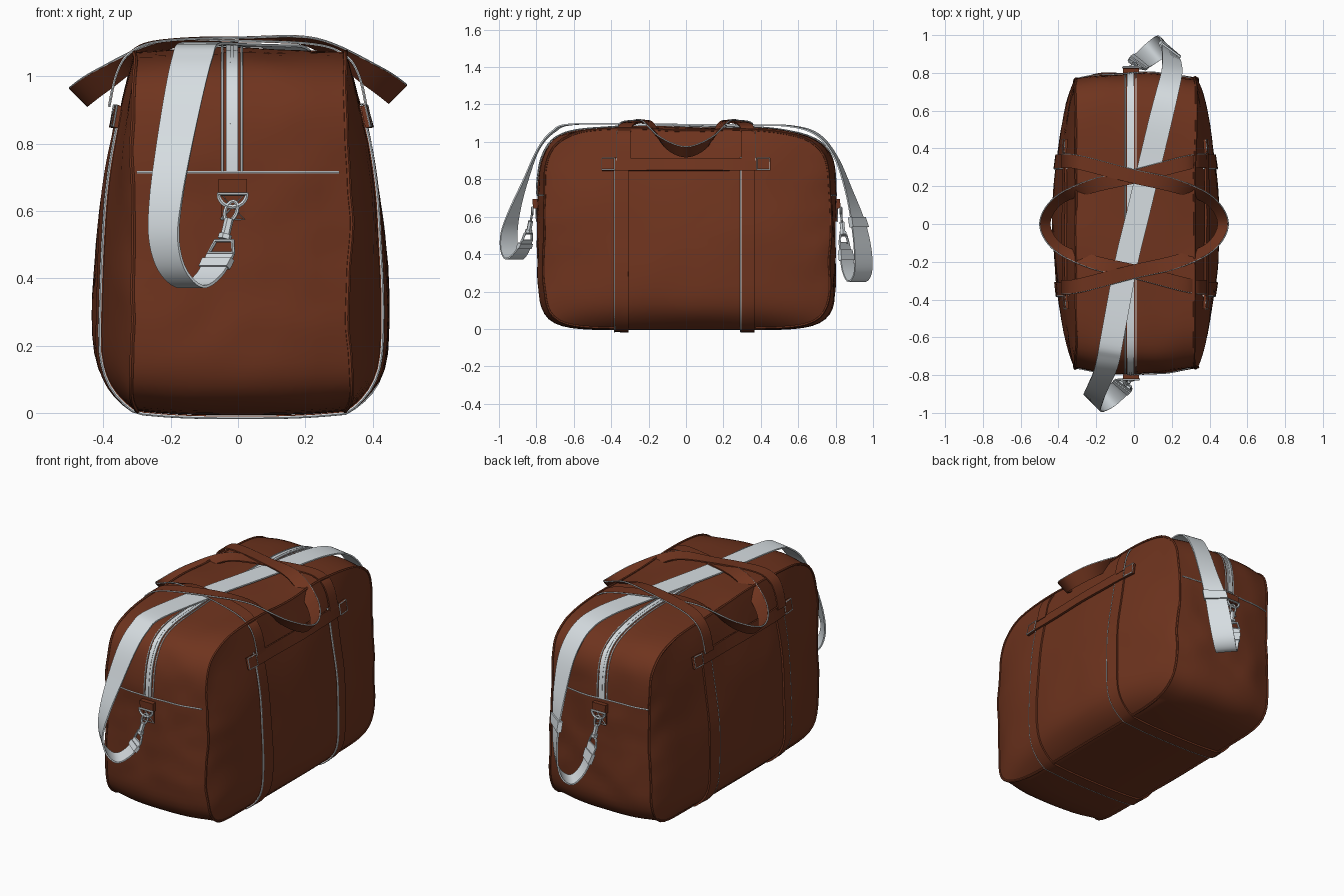
import bpy
import math
from mathutils import Vector, noise
from mathutils.bvhtree import BVHTree

cube = bpy.data.objects.get("Cube")
if cube:
    bpy.data.objects.remove(cube, do_unlink=True)


def material(name, rgb, rough):
    m = bpy.data.materials.new(name)
    m.use_nodes = True
    m.diffuse_color = (*rgb, 1)
    node = m.node_tree.nodes["Principled BSDF"]
    node.inputs["Base Color"].default_value = (*rgb, 1)
    node.inputs["Roughness"].default_value = rough
    return m


leather = material("brown leather", (0.158, 0.034, 0.013), 0.6)
webbing = material("pale grey webbing", (0.67, 0.72, 0.75), 0.7)
made = []


def smooth(keys, steps):
    """Catmull-Rom through tuples of any length."""
    out = []
    for i in range(len(keys) - 1):
        a, b, c, d = (keys[min(max(k, 0), len(keys) - 1)] for k in range(i - 1, i + 3))
        for s in range(steps):
            t = s / steps
            out.append(tuple(
                q + 0.5 * t * (r - p + t * (2 * p - 5 * q + 4 * r - e + t * (3 * (q - r) + e - p)))
                for p, q, r, e in zip(a, b, c, d)))
    return out + [keys[-1]]


def loft(name, rings, mat):
    n = len(rings[0])
    faces = [tuple(range(n)), tuple(range((len(rings) - 1) * n, len(rings) * n))[::-1]]
    for i in range(len(rings) - 1):
        for j in range(n):
            k = (j + 1) % n
            faces.append((i * n + k, i * n + j, (i + 1) * n + j, (i + 1) * n + k))
    mesh = bpy.data.meshes.new(name)
    mesh.from_pydata([tuple(v) for r in rings for v in r], [], faces)
    mesh.materials.append(mat)
    obj = bpy.data.objects.new(name, mesh)
    bpy.context.collection.objects.link(obj)
    made.append(obj)
    return obj


def ribbon(name, path, mat, thick=0.008, widen=1.0):
    """Flat strip; path holds (centre, half width vector) pairs."""
    rings = []
    for i, (c, w) in enumerate(path):
        tangent = path[min(i + 1, len(path) - 1)][0] - path[max(i - 1, 0)][0]
        up = w.cross(tangent).normalized() * thick / 2
        w = w * widen
        rings.append([c - w - up, c + w - up, c + w + up, c - w + up])
    loft(name, rings, mat)


def tube(name, pts, radius, mat, closed=False):
    curve = bpy.data.curves.new(name, "CURVE")
    curve.dimensions = "3D"
    curve.bevel_depth = radius
    curve.bevel_resolution = 1
    curve.use_fill_caps = True
    spline = curve.splines.new("POLY")
    spline.points.add(len(pts) - 1)
    for p, co in zip(spline.points, pts):
        p.co = (*co, 1)
    spline.use_cyclic_u = closed
    curve.materials.append(mat)
    obj = bpy.data.objects.new(name, curve)
    bpy.context.collection.objects.link(obj)
    made.append(obj)


def pairs(keys, steps):
    return [(Vector(k[:3]), Vector(k[3:])) for k in smooth(keys, steps)]


def body_ring(x, inset):
    """Rounded side outline at x, shrunk by inset and puffed out on the side panels."""
    ring = []
    for j in range(140):
        a = math.tau * j / 140
        c, s = math.cos(a), math.sin(a)
        n = 5.5 if s > 0 else 7.5
        r = inset * (abs(c) ** n + abs(s) ** n) ** (-1 / n)
        crown = 1 - abs(x / 0.3) ** 3
        y = 0.765 * r * c * (1 + 0.04 * crown) + 0.005
        z = 0.535 + r * s * (0.53 + 0.012 * crown) - 0.015 * y * max(s, 0)
        rise = 1 - ((z - 0.3) / 0.81) ** 2 if z > 0.3 else 1 - ((0.3 - z) / 0.3) ** 4
        puff = 0.14 * max(0, 1 - (y / 0.79) ** 2) ** 0.7 * max(0, rise)
        p = Vector((x + math.copysign(puff, x) * (abs(x) > 0.299) + 0.01, y, z))
        # soft creases, fading out toward the base
        fade = min(1, max(0, z * 4))
        p += noise.noise_vector(Vector((p.x * 4, y * 3.2, z * 3))) * 0.013 * fade
        p += noise.noise_vector(p * 8) * 0.009 * fade * min(1, max(0, abs(y) * 3 - 1.5))
        ring.append(p)
    return ring


# Bag body: puffed side panels joined by a wide gusset
insets = [0.06, 0.2, 0.34, 0.46, 0.57, 0.67, 0.76, 0.83, 0.885, 0.93, 0.96, 0.985]
rings = [body_ring(-0.3, f) for f in insets]
rings += [body_ring(-0.3 + 0.0375 * i, 1) for i in range(17)]
rings += [body_ring(0.3, f) for f in insets[::-1]]
body = loft("bag_body", rings, leather)
tree = BVHTree.FromPolygons([v.co for v in body.data.vertices],
                            [tuple(f.vertices) for f in body.data.polygons])

# Piping around both side panels
tube("right_piping", rings[len(insets)], 0.007, leather, True)
tube("left_piping", rings[-len(insets) - 1], 0.007, leather, True)


def hit(origin, target, off):
    o, t = Vector(origin), Vector(target)
    loc = tree.ray_cast(o, (t - o).normalized())[0]
    return t if loc is None else loc - (t - o).normalized() * off


def around(y, degrees, off):
    a = math.radians(degrees)
    return hit((2 * math.cos(a), y, 0.55 + 2 * math.sin(a)), (0, y, 0.55), off)


def along(x, degrees, off):
    a = math.radians(degrees)
    return hit((x, 2 * math.cos(a), 0.6 + 2 * math.sin(a)), (x, 0, 0.6), off)


def strip(a, b):
    return [((p + q) / 2, (q - p) / 2) for p, q in zip(a, b)]


# Straps running down the sides and under the base
for label, y in (("front", -0.345), ("back", 0.33)):
    near, far = ([around(y + k * 0.037, d, 0.006) for d in range(45, -226, -3)] for k in (-1, 1))
    ribbon(label + "_girth_strap", strip(near, far), leather, 0.01)
    tube(label + "_girth_stitching", [around(y - 0.036, d, 0.008) for d in range(45, -226, -3)],
         0.0045, webbing)

# Horizontal reinforcing bands with stitched end patches
for label, s in (("left", 1), ("right", -1)):
    def row(z, y0, y1, off):
        ys = [y0 + (y1 - y0) * i / 24 for i in range(25)]
        return [hit((2 * s, y, z), (0, y, z), off) for y in ys]
    ribbon(label + "_side_band", strip(row(0.847, -0.45, 0.45, 0.014), row(0.912, -0.45, 0.45, 0.014)),
           leather, 0.012)
    for y in (-0.45, 0.38):
        ribbon(label + "_band_patch", strip(row(0.85, y, y + 0.07, 0.02), row(0.915, y, y + 0.07, 0.02)),
               leather, 0.008)
        tube(label + "_patch_stitching", row(0.852, y, y + 0.068, 0.023)
             + row(0.913, y, y + 0.068, 0.023)[::-1], 0.003, webbing, True)

# Carry handles, each flopping over to the opposite side
half_handle = [
    (0.383, 0.333, 0.90, 0, 0.036, 0), (0.36, 0.333, 1.0, 0, 0.036, 0),
    (0.318, 0.33, 1.062, 0, 0.036, 0), (0.23, 0.31, 1.095, -0.006, 0.036, 0),
    (0, 0.25, 1.105, -0.01, 0.034, 0), (-0.22, 0.2, 1.092, -0.013, 0.032, 0.01),
    (-0.4, 0.125, 0.99, -0.022, 0.014, 0.027), (-0.472, 0, 0.938, -0.027, 0, 0.027)]
handle = half_handle + [(x, -y, z, u, -v, w) for x, y, z, u, v, w in half_handle[-2::-1]]
for label, s, lift in (("left", 1, 0), ("right", -1, 0.009)):
    path = pairs([(x * s, y, z + lift, u * s, v, w) for x, y, z, u, v, w in handle], 8)
    ribbon(label + "_handle", path, leather, 0.008)
    tube(label + "_handle_stitching", [c + w for c, w in path], 0.0035, webbing)

# Zip over the top, ending part way down both end panels
zip_angles = [8.5 + 163 * i / 110 for i in range(111)]


def zip_line(dx, off):
    return [along(-0.018 + dx, d, off) for d in zip_angles]


ribbon("zip_tape", strip(zip_line(-0.018, 0.003), zip_line(0.018, 0.003)), webbing, 0.008)
ribbon("zip_teeth", strip(zip_line(-0.005, 0.006), zip_line(0.005, 0.006)), webbing, 0.006)
for label, dx in (("left", 0.029), ("right", -0.029)):
    tube(label + "_zip_stitching", zip_line(dx, 0.001), 0.0035, webbing)

# Shoulder strap: hangs in a loop at each end and lies across the top
shoulder = [
    (-0.05, -0.85, 0.475, 0.04, -0.028, 0), (-0.085, -0.88, 0.41, 0.038, -0.036, 0),
    (-0.14, -0.92, 0.375, 0.038, -0.044, 0), (-0.195, -0.945, 0.425, 0.04, -0.046, 0),
    (-0.22, -0.945, 0.52, 0.043, -0.042, 0), (-0.213, -0.915, 0.64, 0.048, -0.028, 0),
    (-0.19, -0.86, 0.79, 0.053, -0.012, 0), (-0.158, -0.79, 0.96, 0.058, -0.004, 0),
    (-0.135, -0.71, 1.055, 0.06, -0.008, 0), (-0.115, -0.6, 1.095, 0.06, -0.012, 0),
    (-0.04, -0.2, 1.094, 0.06, -0.013, 0), (0.02, 0.05, 1.092, 0.06, -0.013, 0),
    (0.08, 0.3, 1.09, 0.06, -0.013, 0), (0.14, 0.55, 1.085, 0.06, -0.013, 0),
    (0.177, 0.7, 1.04, 0.058, -0.01, 0), (0.2, 0.8, 0.92, 0.055, -0.008, 0),
    (0.2, 0.87, 0.74, 0.05, -0.018, 0), (0.19, 0.92, 0.57, 0.045, -0.036, 0),
    (0.178, 0.945, 0.42, 0.042, -0.045, 0), (0.15, 0.945, 0.3, 0.04, -0.046, 0),
    (0.1, 0.91, 0.255, 0.038, -0.044, 0), (0.05, 0.87, 0.32, 0.038, -0.036, 0),
    (0.01, 0.845, 0.46, 0.042, -0.026, 0)]
strap = pairs(shoulder, 6)
ribbon("shoulder_strap", strap, webbing, 0.008)
ribbon("strap_slider", strap[101:104], webbing, 0.026, 1.12)
ribbon("front_strap_keeper", strap[2:5], webbing, 0.02, 1.08)
ribbon("back_strap_keeper", strap[-5:-2], webbing, 0.02, 1.08)

# End panel hardware: seam, tab, ring and swivel clip
for label, s, end in (("front", -1, strap[0]), ("back", 1, strap[-1])):
    def on_end(x, z, off):
        return hit((x, 2 * s, z), (x, 0, z), off)
    tube(label + "_end_seam", [on_end(-0.3 + 0.02 * i, 0.715, 0.001) for i in range(31)],
         0.004, webbing)
    x0 = -0.016
    ribbon(label + "_ring_tab", [(on_end(x0, z, 0.014), Vector((0.042, 0, 0)))
                                 for z in (0.645, 0.66, 0.68, 0.695)], leather, 0.026)
    patch = [(on_end(x0, z, 0.004), Vector((0.035, 0, 0))) for z in (0.575, 0.61, 0.65)]
    ribbon(label + "_tab_patch", patch, leather, 0.008)
    lift = Vector((0, 0.006 * s, 0))
    (a, w), (b, _) = patch[0], patch[-1]
    tube(label + "_patch_cross", [p + lift for p in (a - w, b + w, b - w, a + w, a - w)],
         0.003, webbing)
    ring = on_end(x0, 0.65, 0.03)
    tube(label + "_d_ring", [ring + Vector((0.042 * math.cos(t), 0, 0.038 * math.sin(t)))
                             for t in (math.pi * i / 12 + math.pi for i in range(13))],
         0.007, webbing, True)
    # clip hangs between the ring and the strap end
    start, stop = ring - Vector((0, 0, 0.03)), end[0]
    down = stop - start
    across = Vector((1, 0, 0))
    tube(label + "_clip_hook", [start + down * (0.14 - 0.2 * math.cos(t)) + across * 0.018 * math.sin(t)
                                for t in (math.tau * i / 16 for i in range(16))], 0.006, webbing, True)
    tube(label + "_clip_stem", [start + down * 0.3, start + down * 0.68], 0.014, webbing)
    tube(label + "_clip_collar", [start + down * 0.62, start + down * 0.72], 0.02, webbing)
    side = end[1] * 0.9
    tube(label + "_clip_bar", [start + down * 0.75 - side * 0.7, start + down * 0.75 + side * 0.7,
                               stop + side, stop - side], 0.007, webbing, True)

# Convert tubes to meshes and smooth everything
bpy.ops.object.select_all(action="DESELECT")
for obj in made:
    obj.select_set(True)
bpy.context.view_layer.objects.active = body
bpy.ops.object.convert(target="MESH")
bpy.ops.object.mode_set(mode="EDIT")
bpy.ops.mesh.select_all(action="SELECT")
bpy.ops.mesh.normals_make_consistent(inside=False)
bpy.ops.object.mode_set(mode="OBJECT")
bpy.ops.object.shade_smooth_by_angle(angle=math.radians(40))
